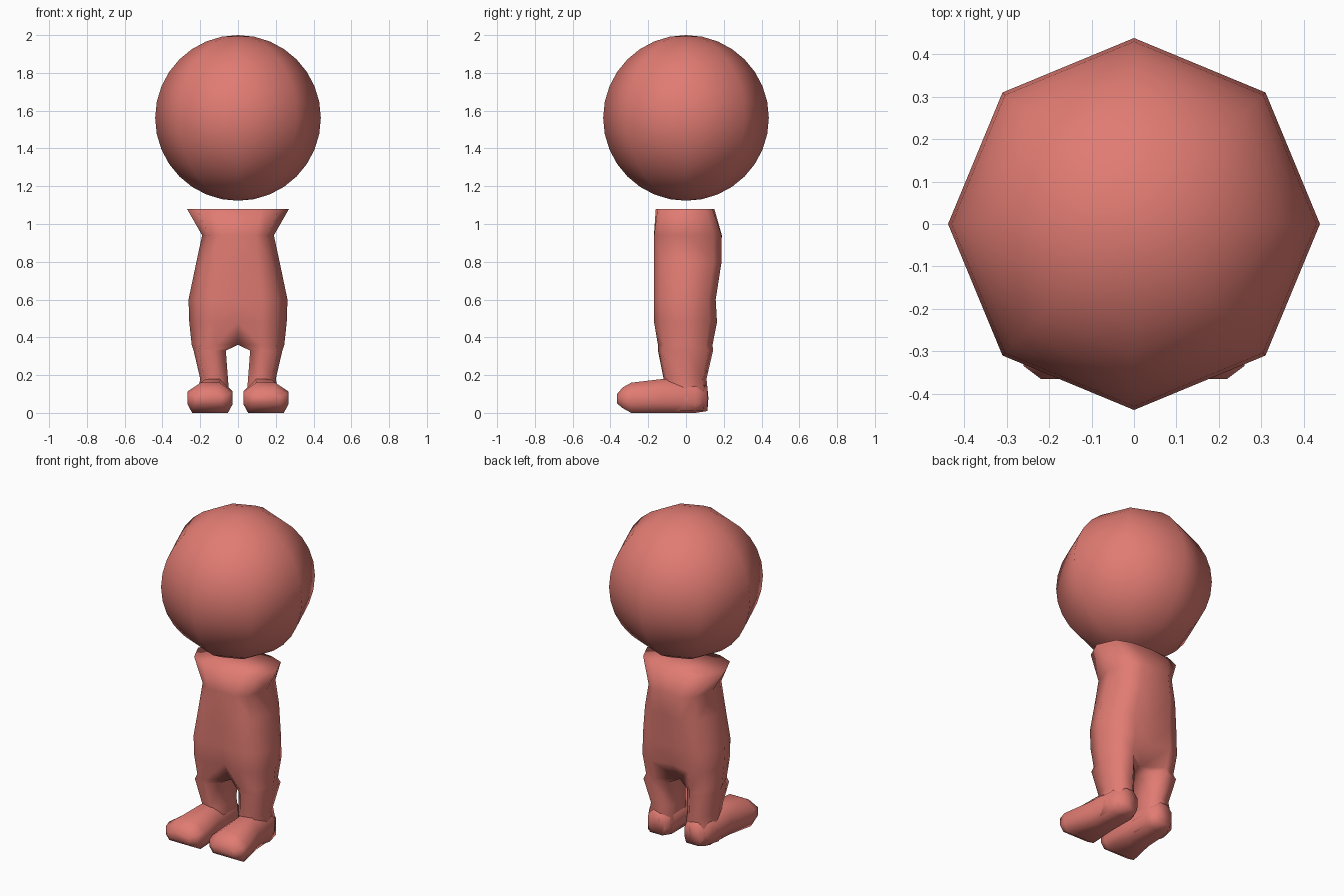
import bpy, bmesh, math

if "Cube" in bpy.data.objects:
    bpy.data.objects.remove(bpy.data.objects["Cube"])

mat = bpy.data.materials.new("salmon")
mat.diffuse_color = (0.75, 0.2, 0.17, 1)
mat.use_nodes = True
mat.node_tree.nodes["Principled BSDF"].inputs["Base Color"].default_value = mat.diffuse_color


def spow(v, p):
    return math.copysign(abs(v) ** p, v)


def finish(name, bm, mirror=True):
    bmesh.ops.recalc_face_normals(bm, faces=bm.faces)
    me = bpy.data.meshes.new(name)
    bm.to_mesh(me)
    bm.free()
    for p in me.polygons:
        p.use_smooth = True
    me.materials.append(mat)
    ob = bpy.data.objects.new(name, me)
    bpy.context.collection.objects.link(ob)
    if mirror:
        m = ob.modifiers.new("mirror", 'MIRROR')
        m.merge_threshold = 0.002
    return ob


# Head: eight-sided ball with fine rings
bm = bmesh.new()
bmesh.ops.create_uvsphere(bm, u_segments=8, v_segments=16, radius=0.4385)
bmesh.ops.translate(bm, verts=bm.verts, vec=(0, 0, 1.5615))
finish("head", bm, mirror=False)

# Torso half rings: z, half width, front y, back y, centre groove depth
torso = [(1.08, 0.27, -0.16, 0.15, 0.0),
         (0.94, 0.19, -0.18, 0.20, 0.01),
         (0.80, 0.22, -0.18, 0.20, 0.02),
         (0.60, 0.262, -0.18, 0.168, 0.02),
         (0.48, 0.258, -0.18, 0.175, 0.04),
         (0.36, 0.245, -0.158, 0.15, 0.09)]
# Leg rings: z, inner x, outer x, front y, back y
legs = [(0.33, 0.055, 0.235, -0.15, 0.145),
        (0.18, 0.045, 0.20, -0.12, 0.11),
        (0.08, 0.035, 0.22, -0.12, 0.12),
        (0.01, 0.05, 0.22, -0.12, 0.115)]

bm = bmesh.new()
rings = []
for z, w, f, b, g in torso:
    ring = []
    for a in (-90, -67, -40, 0, 40, 67, 90):
        c, s = math.cos(math.radians(a)), math.sin(math.radians(a))
        x = 0 if abs(a) == 90 else w * spow(c, 0.77)
        y = (f + b) / 2 + (b - f) / 2 * spow(s, 0.77)
        if abs(a) == 90:
            y -= math.copysign(g, s)
        ring.append(bm.verts.new((x, y, z)))
    rings.append(ring)
for z, xi, xo, f, b in legs:
    ring = []
    for a in (-150, -100, -50, 0, 50, 100, 150):
        c, s = math.cos(math.radians(a)), math.sin(math.radians(a))
        x = (xi + xo) / 2 + (xo - xi) / 2 * spow(c, 0.77)
        y = (f + b) / 2 + (b - f) / 2 * spow(s, 0.77)
        ring.append(bm.verts.new((x, y, z)))
    rings.append(ring)
for i in range(len(rings) - 1):
    r, q = rings[i], rings[i + 1]
    for j in range(6):
        bm.faces.new((r[j], r[j + 1], q[j + 1], q[j]))
    if i >= len(torso) - 1:          # inner side of the leg
        bm.faces.new((r[6], r[0], q[0], q[6]))
bm.faces.new(rings[0])
bm.faces.new(rings[-1])
finish("body_and_legs", bm)

# Foot: rounded sections from heel to toe: y, centre x, half width, bottom, top
sections = [(0.115, 0.125, 0.055, 0.01, 0.14),
            (0.05, 0.13, 0.085, 0.0, 0.17),
            (-0.12, 0.135, 0.09, 0.0, 0.18),
            (-0.29, 0.148, 0.12, 0.0, 0.16),
            (-0.335, 0.15, 0.11, 0.025, 0.135),
            (-0.365, 0.15, 0.07, 0.05, 0.10)]
bm = bmesh.new()
rings = []
for y, cx, w, z0, z1 in sections:
    ring = []
    for k in range(8):
        a = math.radians(22.5 + 45 * k)
        x = cx + w * math.cos(a) / math.cos(math.pi / 8)
        z = (z0 + z1) / 2 + (z1 - z0) / 2 * math.sin(a) / math.cos(math.pi / 8)
        ring.append(bm.verts.new((x, y, z)))
    # widen the sole so it sits flat
    for k in (5, 6):
        ring[k].co.x = cx + (ring[k].co.x - cx) * 1.9
    rings.append(ring)
for r, q in zip(rings, rings[1:]):
    for k in range(8):
        n = (k + 1) % 8
        bm.faces.new((r[k], r[n], q[n], q[k]))
bm.faces.new(rings[0])
bm.faces.new(rings[-1])
finish("feet", bm)
